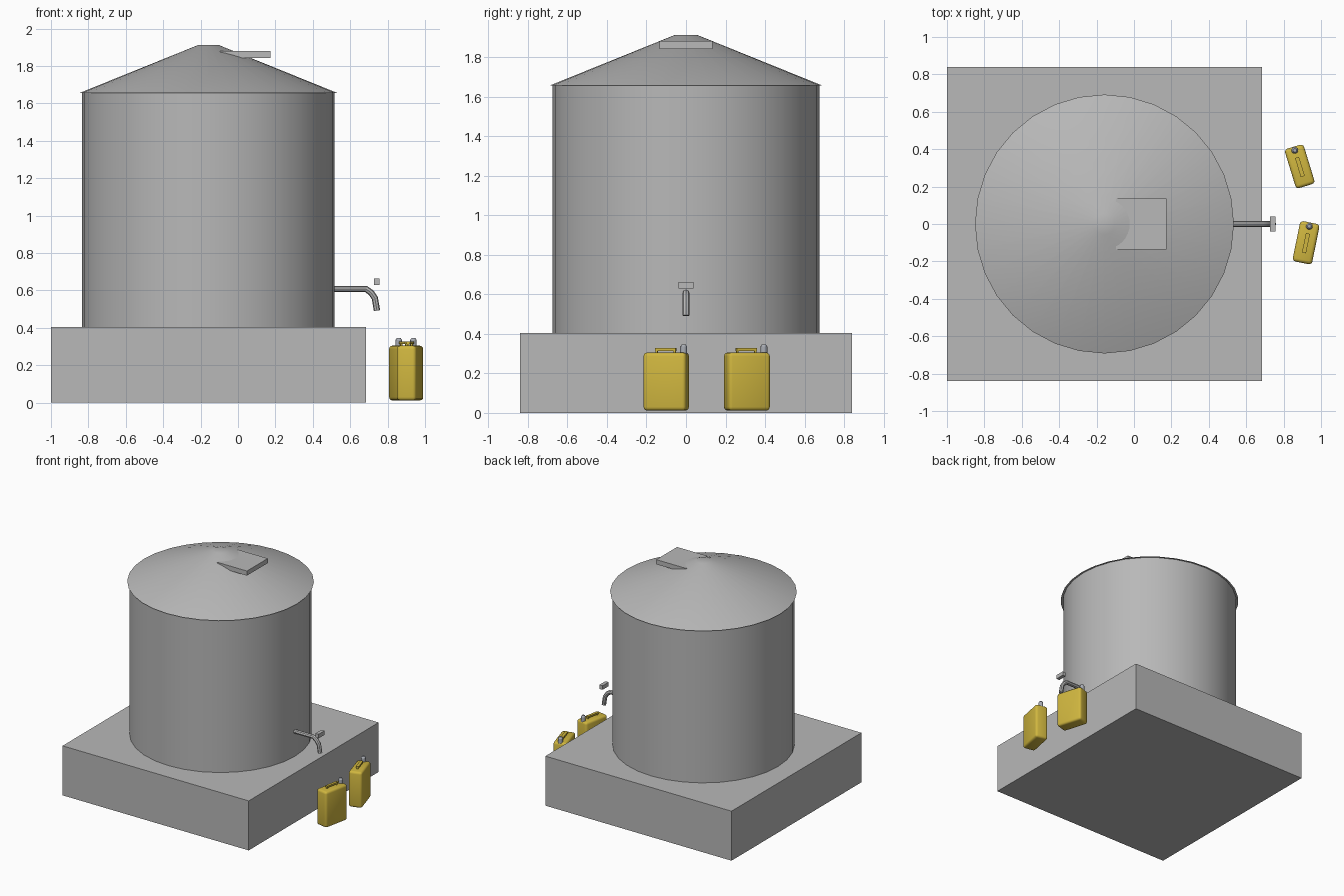
import bpy, math
from mathutils import Vector

if "Cube" in bpy.data.objects:
    bpy.data.objects.remove(bpy.data.objects["Cube"])


def material(name, rgb):
    m = bpy.data.materials.new(name)
    m.diffuse_color = (*rgb, 1)
    m.use_nodes = True
    m.node_tree.nodes["Principled BSDF"].inputs["Base Color"].default_value = m.diffuse_color
    return m


GREY = material("concrete grey", (0.48, 0.48, 0.48))
STEEL = material("cap steel", (0.40, 0.42, 0.46))
YELLOW = material("can yellow", (0.63, 0.47, 0.05))


def finish(ob, name, mat, smooth=False):
    ob.name = name
    ob.data.materials.append(mat)
    if smooth:
        bpy.ops.object.shade_smooth_by_angle(angle=math.radians(35))
    return ob


def box(name, lo, hi, mat, bevel=0):
    lo, hi = Vector(lo), Vector(hi)
    bpy.ops.mesh.primitive_cube_add(size=1, location=(lo + hi) / 2)
    ob = bpy.context.object
    ob.scale = hi - lo
    bpy.ops.object.transform_apply(location=False, rotation=False, scale=True)
    if bevel:
        mod = ob.modifiers.new("rounded", 'BEVEL')
        mod.width, mod.segments = bevel, 3
        bpy.ops.object.modifier_apply(modifier=mod.name)
    return finish(ob, name, mat, bool(bevel))


def cone(name, x, y, z0, z1, r0, r1, mat, sides):
    bpy.ops.mesh.primitive_cone_add(vertices=sides, radius1=r0, radius2=r1, depth=z1 - z0,
                                    location=(x, y, (z0 + z1) / 2))
    return finish(bpy.context.object, name, mat, True)


# Plinth, tank and roof
TX = -0.158
box("plinth", (-1, -0.84, 0), (0.685, 0.84, 0.405), GREY)
cone("tank_wall", TX, 0, 0.405, 1.66, 0.675, 0.675, GREY, 32)
cone("tank_roof", TX, 0, 1.655, 1.912, 0.692, 0.056, GREY, 32)
box("roof_hatch", (-0.095, -0.135, 1.842), (0.175, 0.135, 1.88), GREY)

# Outlet pipe: a swept round section that bends downwards
curve = bpy.data.curves.new("outlet_path", 'CURVE')
curve.dimensions = '3D'
curve.bevel_depth, curve.bevel_resolution, curve.use_fill_caps = 0.017, 2, True
path = [(0.50, 0.608), (0.685, 0.608), (0.712, 0.588), (0.732, 0.558), (0.743, 0.492)]
spline = curve.splines.new('POLY')
spline.points.add(len(path) - 1)
for p, (x, z) in zip(spline.points, path):
    p.co = (x, 0, z, 1)
pipe = bpy.data.objects.new("outlet_pipe", curve)
bpy.context.collection.objects.link(pipe)
bpy.ops.object.select_all(action='DESELECT')
pipe.select_set(True)
bpy.context.view_layer.objects.active = pipe
bpy.ops.object.convert(target='MESH')
finish(bpy.context.object, "outlet_pipe", GREY, True)
box("tap_handle", (0.728, -0.039, 0.63), (0.757, 0.039, 0.663), GREY)


# Water cans: body, carrying handle and cap under one turned empty
def can(name, x, y, angle):
    root = bpy.data.objects.new(name, None)
    bpy.context.collection.objects.link(root)
    parts = [
        box(name + "_body", (-0.053, -0.11, 0.012), (0.053, 0.11, 0.305), YELLOW, 0.018),
        box(name + "_handle", (-0.011, -0.056, 0.314), (0.011, 0.05, 0.327), YELLOW),
        cone(name + "_neck", 0, 0.09, 0.295, 0.335, 0.018, 0.018, STEEL, 12),
        cone(name + "_cap", 0, 0.09, 0.335, 0.347, 0.018, 0.010, STEEL, 12),
    ]
    # Handle posts
    for i, py in enumerate((-0.05, 0.044)):
        parts.append(box(f"{name}_handle_post_{i}", (-0.006, py - 0.005, 0.3),
                         (0.006, py + 0.005, 0.316), YELLOW))
    for p in parts:
        p.parent = root
    root.location = (x, y, 0)
    root.rotation_euler.z = math.radians(angle)


can("front_can", 0.92, -0.10, -11.5)
can("rear_can", 0.886, 0.308, 17)
